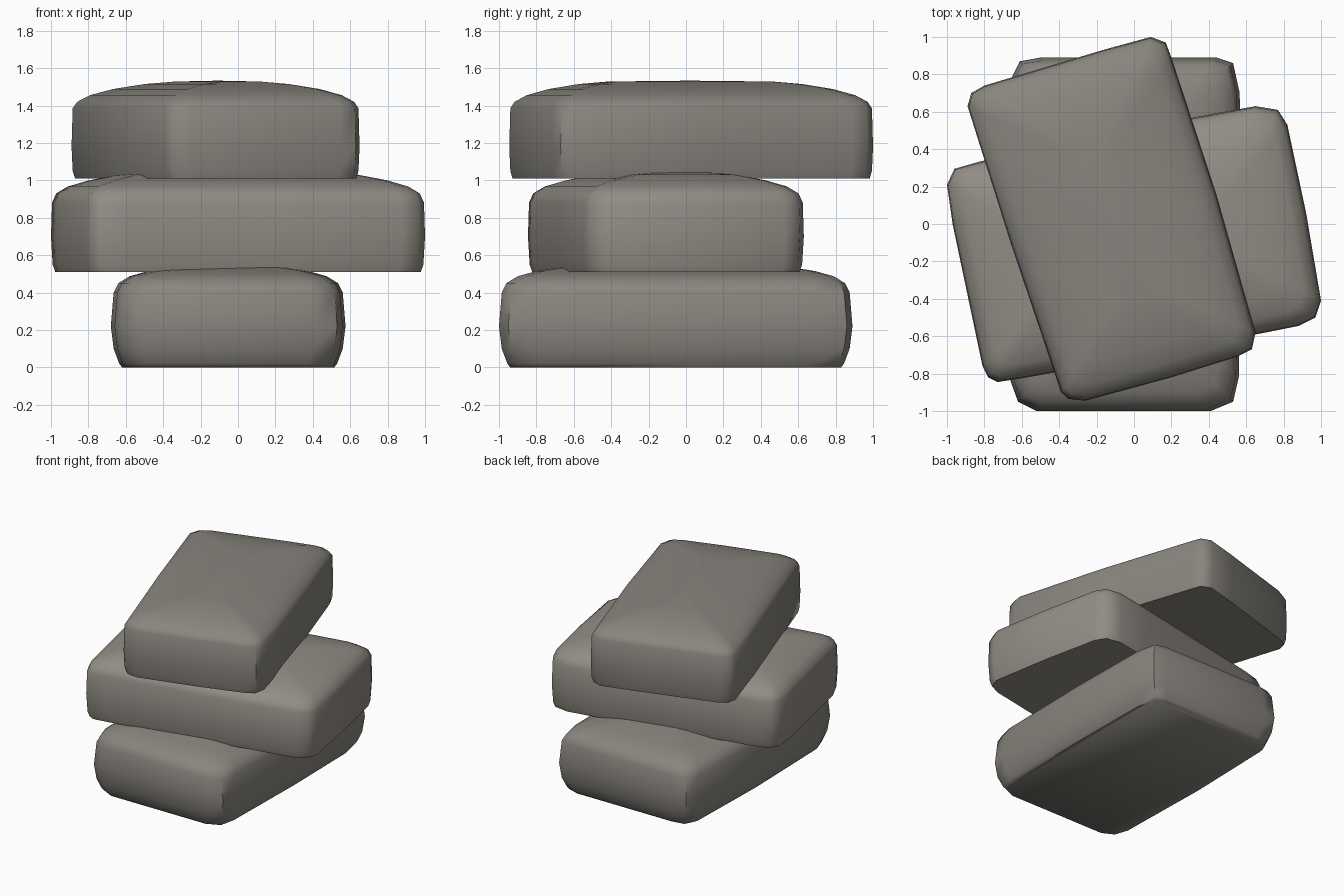
import bpy, bmesh, math
from mathutils import Vector, Matrix

if "Cube" in bpy.data.objects:
    bpy.data.objects.remove(bpy.data.objects["Cube"])


def stone(name, outline, angle, rings, peak, color):
    """Loft a rounded slab: outline in plan, rings of (inset, height), domed top."""
    rot = Matrix.Rotation(math.radians(angle), 2)
    local = [rot.inverted() @ Vector(p) for p in outline]
    lo = Vector((min(p.x for p in local), min(p.y for p in local)))
    hi = Vector((max(p.x for p in local), max(p.y for p in local)))
    mid, half = (lo + hi) / 2, (hi - lo) / 2
    bm = bmesh.new()
    loops = []
    for inset, z in rings:
        loop = []
        for p in local:
            q = p - mid
            q = Vector((q.x * (1 - inset / half.x), q.y * (1 - inset / half.y)))
            w = rot @ (q + mid)
            loop.append(bm.verts.new((w.x, w.y, z)))
        loops.append(loop)
    n = len(local)
    for a, b in zip(loops, loops[1:]):
        for i in range(n):
            j = (i + 1) % n
            bm.faces.new((a[i], a[j], b[j], b[i]))
    bm.faces.new(loops[0][::-1])
    # gently raised ridge closes the top
    c = rot @ mid
    top = bm.verts.new((c.x, c.y, peak))
    for i in range(n):
        bm.faces.new((loops[-1][i], loops[-1][(i + 1) % n], top))
    bmesh.ops.recalc_face_normals(bm, faces=bm.faces)
    mesh = bpy.data.meshes.new(name)
    bm.to_mesh(mesh)
    bm.free()
    ob = bpy.data.objects.new(name, mesh)
    bpy.context.collection.objects.link(ob)
    mat = bpy.data.materials.new(name + "_grey")
    mat.diffuse_color = (*color, 1)
    mat.use_nodes = True
    mat.node_tree.nodes["Principled BSDF"].inputs["Base Color"].default_value = mat.diffuse_color
    mesh.materials.append(mat)
    bpy.ops.object.select_all(action='DESELECT')
    ob.select_set(True)
    bpy.context.view_layer.objects.active = ob
    bpy.ops.object.shade_smooth_by_angle(angle=math.radians(50))


# Bottom stone: sides bulge outward at mid height
stone("bottom_stone",
      [(-0.52, -1.0), (0.41, -1.0), (0.53, -0.95), (0.56, -0.82), (0.575, 0.0),
       (0.565, 0.7), (0.53, 0.86), (0.44, 0.89), (-0.5, 0.89), (-0.61, 0.87),
       (-0.66, 0.77), (-0.68, 0.0), (-0.66, -0.84), (-0.62, -0.95)],
      0,
      [(0.06, 0.0), (0.045, 0.02), (0.015, 0.1), (0.0, 0.22), (0.015, 0.4),
       (0.04, 0.45), (0.1, 0.487), (0.2, 0.515), (0.36, 0.54), (0.48, 0.552)],
      0.555, (0.25, 0.235, 0.21))

# Middle stone: turned crosswise
stone("middle_stone",
      [(-0.73, -0.845), (-0.6, -0.825), (0.15, -0.69), (0.88, -0.545), (0.97, -0.5),
       (1.0, -0.41), (0.92, 0.06), (0.82, 0.53), (0.77, 0.61), (0.65, 0.63),
       (0.35, 0.575), (-0.82, 0.335), (-0.96, 0.295), (-1.0, 0.21), (-0.97, 0.0),
       (-0.81, -0.76), (-0.78, -0.82)],
      11,
      [(0.02, 0.51), (0.008, 0.55), (0.0, 0.7), (0.005, 0.88), (0.025, 0.93),
       (0.08, 0.967), (0.18, 1.0), (0.32, 1.03), (0.45, 1.042)],
      1.047, (0.29, 0.265, 0.235))

# Top stone: turned the other way from square
stone("top_stone",
      [(-0.39, -0.9), (-0.35, -0.935), (-0.26, -0.945), (0.2, -0.82), (0.55, -0.71),
       (0.63, -0.67), (0.65, -0.58), (0.44, 0.16), (0.2, 0.89), (0.17, 0.97),
       (0.09, 1.0), (-0.15, 0.935), (-0.8, 0.74), (-0.87, 0.7), (-0.89, 0.63),
       (-0.66, -0.1)],
      17.5,
      [(0.015, 1.01), (0.005, 1.05), (0.0, 1.18), (0.005, 1.385), (0.025, 1.42),
       (0.08, 1.455), (0.18, 1.488), (0.32, 1.515), (0.45, 1.528)],
      1.533, (0.25, 0.235, 0.21))
